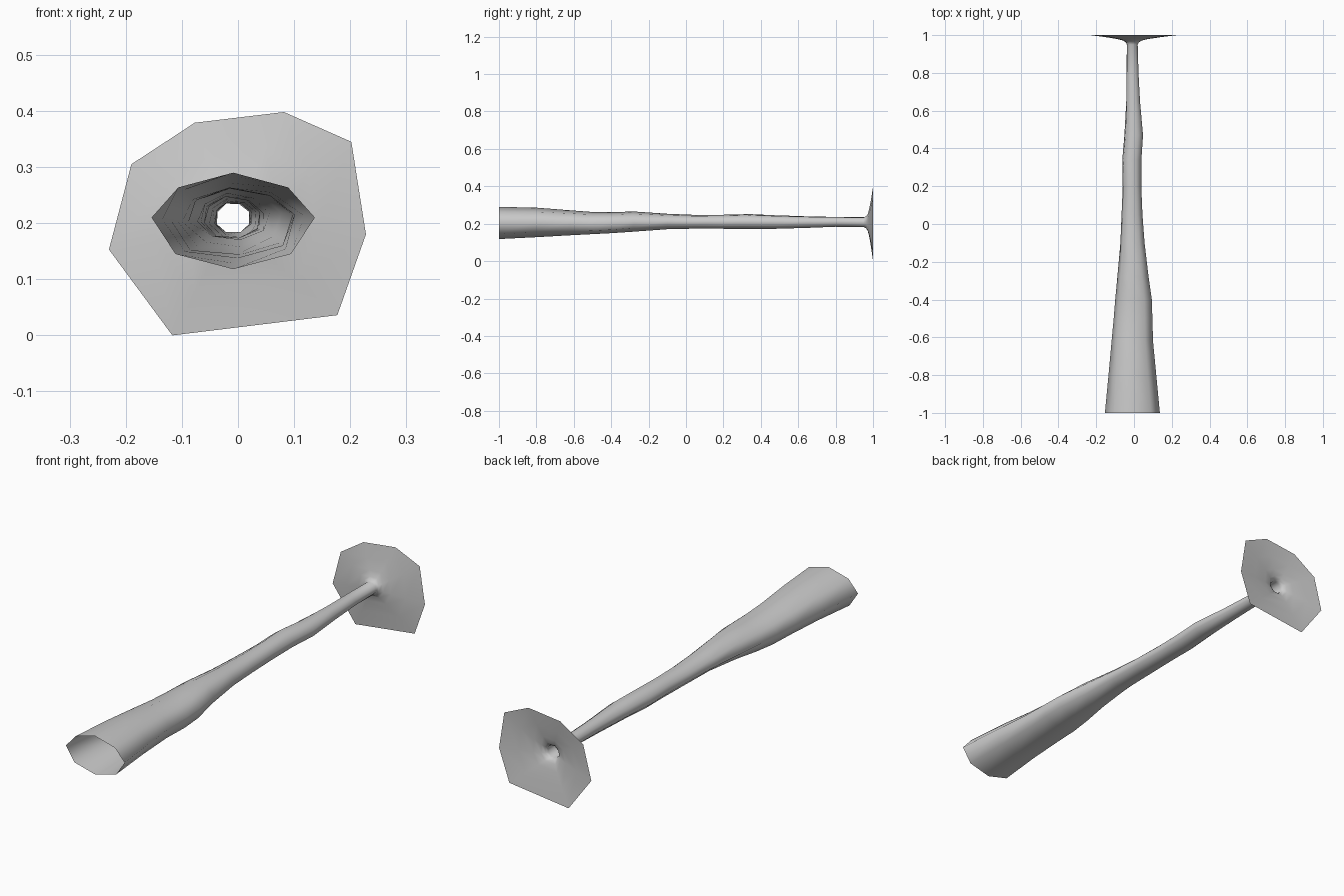
import bpy, bmesh
from math import cos, sin, pi, radians

SIDES = 8
# Tube stations: y, left x, right x, bottom z, top z, bulge of lower corners
STATIONS = [
    (-1.00, -0.154, 0.137, 0.118, 0.290, 1.00),
    (-0.80, -0.135, 0.118, 0.128, 0.286, 1.00),
    (-0.62, -0.119, 0.101, 0.138, 0.272, 1.06),
    (-0.50, -0.108, 0.098, 0.144, 0.263, 1.14),
    (-0.40, -0.100, 0.095, 0.149, 0.262, 1.12),
    (-0.28, -0.089, 0.078, 0.157, 0.266, 1.03),
    (-0.10, -0.073, 0.057, 0.170, 0.254, 1.00),
    (0.05, -0.067, 0.046, 0.173, 0.248, 1.04),
    (0.20, -0.061, 0.040, 0.172, 0.249, 1.04),
    (0.34, -0.064, 0.041, 0.171, 0.253, 1.00),
    (0.47, -0.053, 0.050, 0.171, 0.247, 1.00),
    (0.65, -0.043, 0.034, 0.176, 0.241, 1.00),
    (0.80, -0.042, 0.026, 0.182, 0.238, 1.00),
    (0.95, -0.040, 0.022, 0.179, 0.237, 1.00),
]
# Irregular rim of the flange (x, z) and its flare curve (y, blend)
RIM = [(0.202, 0.345), (0.082, 0.398), (-0.077, 0.379), (-0.190, 0.305),
       (-0.230, 0.153), (-0.117, 0.000), (0.177, 0.036), (0.228, 0.180)]
FLARE = [(0.962, 0.03), (0.971, 0.10), (0.979, 0.26), (0.989, 0.58), (1.0, 1.0)]


def station_ring(y, x0, x1, z0, z1, bulge):
    cx, cz, rx, rz = (x0 + x1) / 2, 0.21, (x1 - x0) / 2, 1
    twist = radians(22.5) * (y + 1) / 1.95
    ring = []
    for i in range(SIDES):
        a = 2 * pi * i / SIDES + twist
        k = bulge if i in (5, 7) else 0.95 if i in (1, 3) else 1
        rz = z1 - cz if sin(a) > 0 else cz - z0
        ring.append((cx + rx * k * cos(a), y, cz + rz * k * sin(a)))
    return ring


rings = [station_ring(*s) for s in STATIONS]
neck = rings[-1]
for y, f in FLARE:
    rings.append([(n[0] + (r[0] - n[0]) * f, y, n[2] + (r[1] - n[2]) * f)
                  for n, r in zip(neck, RIM)])

# Loft the open tube and its flange
bm = bmesh.new()
loops = [[bm.verts.new(p) for p in ring] for ring in rings]
for a, b in zip(loops, loops[1:]):
    for i in range(SIDES):
        j = (i + 1) % SIDES
        bm.faces.new((a[i], a[j], b[j], b[i]))
for f in bm.faces:
    f.smooth = True
mesh = bpy.data.meshes.new("flared_tube")
bm.to_mesh(mesh)
bm.free()
tube = bpy.data.objects.new("flared_tube", mesh)
bpy.context.collection.objects.link(tube)
